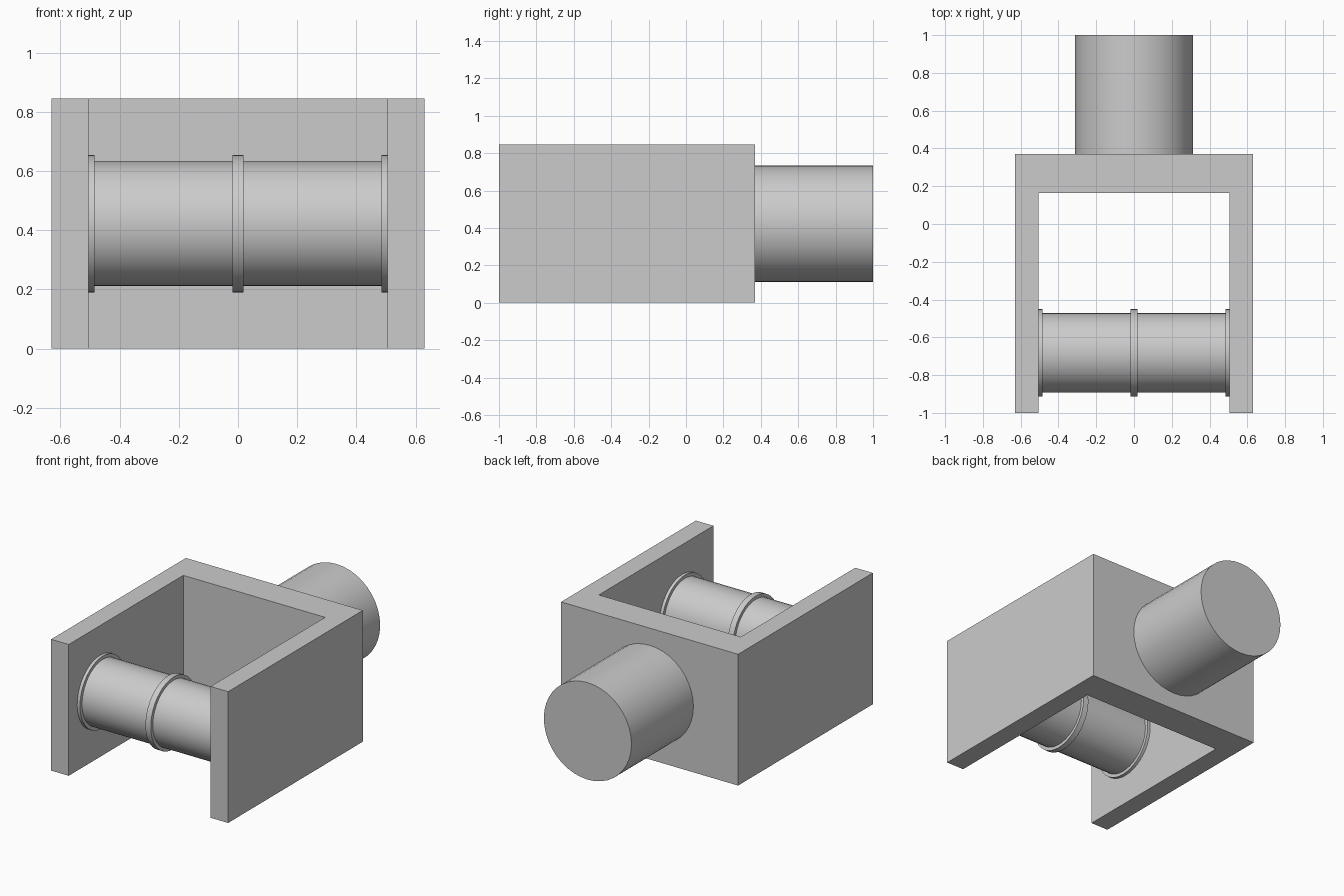
import bpy, bmesh, math

cube = bpy.data.objects.get("Cube")
if cube:
    bpy.data.objects.remove(cube, do_unlink=True)

gray = bpy.data.materials.new("plain_gray")
gray.use_nodes = True
COLOUR = (0.6, 0.6, 0.6, 1)
gray.diffuse_color = COLOUR
gray.node_tree.nodes["Principled BSDF"].inputs["Base Color"].default_value = COLOUR

MID_Z = 0.4225
ROLLER_Y = -0.682


def cylinder(name, radius, length, centre, rotation):
    bpy.ops.mesh.primitive_cylinder_add(vertices=40, radius=radius, depth=length,
                                        location=centre, rotation=rotation)
    obj = bpy.context.object
    obj.name = name
    obj.data.materials.append(gray)
    bpy.ops.object.shade_smooth_by_angle(angle=math.radians(30))
    return obj


# U-shaped fork: a flat outline extruded upwards
outline = [(-0.63, -1), (-0.505, -1), (-0.505, 0.165), (0.505, 0.165),
           (0.505, -1), (0.63, -1), (0.63, 0.37), (-0.63, 0.37)]
bm = bmesh.new()
base = bm.faces.new([bm.verts.new((x, y, 0)) for x, y in outline])
top = bmesh.ops.extrude_face_region(bm, geom=[base])["geom"]
bmesh.ops.translate(bm, vec=(0, 0, 2 * MID_Z),
                    verts=[v for v in top if isinstance(v, bmesh.types.BMVert)])
bmesh.ops.recalc_face_normals(bm, faces=bm.faces)
mesh = bpy.data.meshes.new("fork")
bm.to_mesh(mesh)
bm.free()
mesh.materials.append(gray)
bpy.context.collection.objects.link(bpy.data.objects.new("fork", mesh))

# Round shank behind the fork
cylinder("shank", 0.312, 0.63, (0, 0.685, MID_Z), (math.pi / 2, 0, 0))

# Roller between the arms, with end and middle collars
across = (0, math.pi / 2, 0)
cylinder("roller", 0.211, 1.01, (0, ROLLER_Y, MID_Z), across)
for name, x, width in (("right_collar", -0.495, 0.02),
                       ("middle_collar", 0, 0.038),
                       ("left_collar", 0.495, 0.02)):
    cylinder(name, 0.232, width, (x, ROLLER_Y, MID_Z), across)
